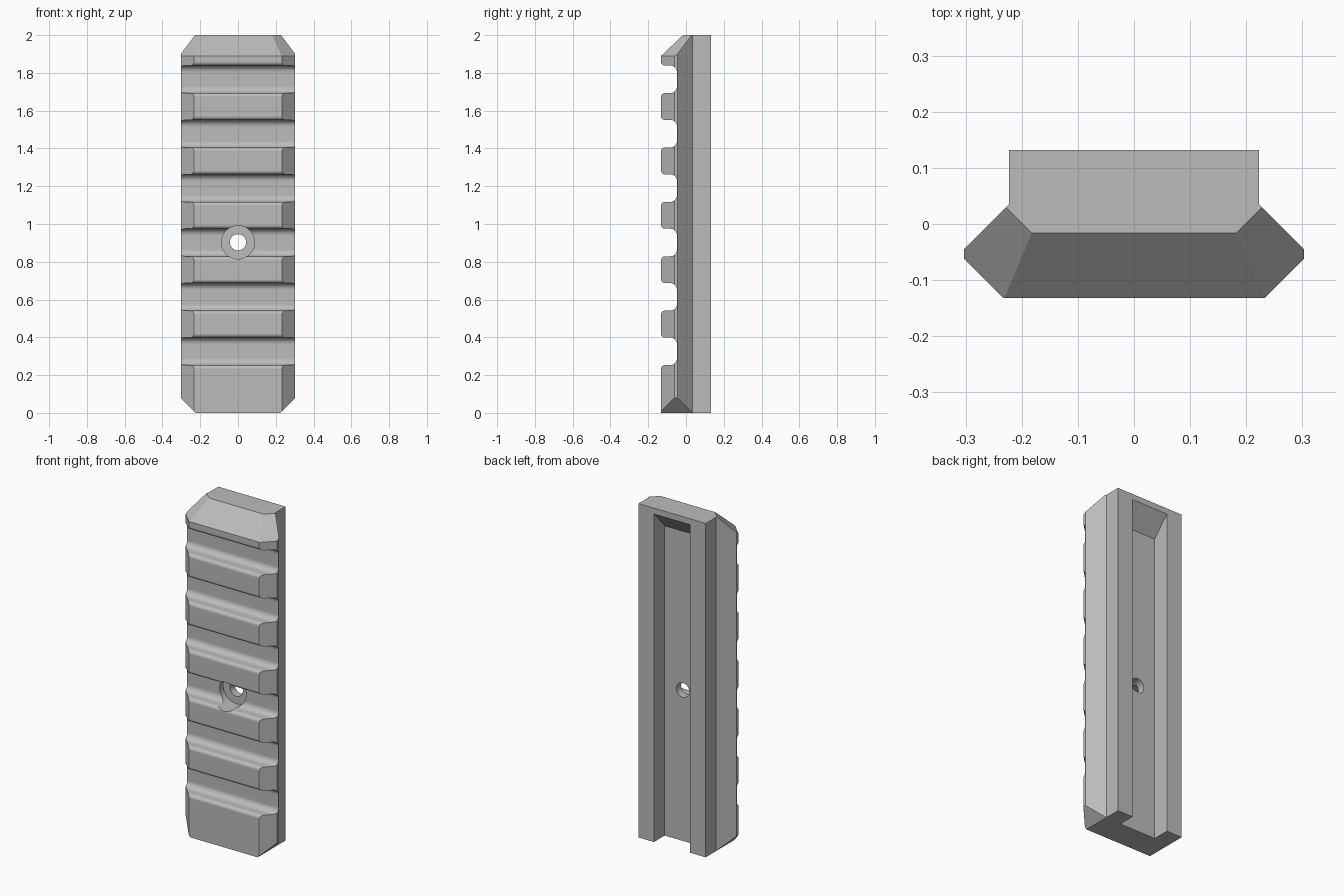
import bpy, bmesh
from math import sin, cos, pi, radians
from mathutils import Vector

cube = bpy.data.objects.get("Cube")
if cube:
    bpy.data.objects.remove(cube, do_unlink=True)

# Single material
GREY = (0.5, 0.5, 0.5, 1)
mat = bpy.data.materials.new("plain grey")
mat.use_nodes = True
mat.diffuse_color = GREY
mat.node_tree.nodes["Principled BSDF"].inputs["Base Color"].default_value = GREY


def prism(name, points, place, lo, hi):
    """Extrude a 2D outline from lo to hi; place(a, b, t) gives the 3D point."""
    bm = bmesh.new()
    rings = [[bm.verts.new(place(a, b, t)) for a, b in points] for t in (lo, hi)]
    n = len(points)
    for ring in rings:
        bm.faces.new(ring)
    for i in range(n):
        j = (i + 1) % n
        bm.faces.new((rings[0][i], rings[0][j], rings[1][j], rings[1][i]))
    bmesh.ops.recalc_face_normals(bm, faces=bm.faces)
    mesh = bpy.data.meshes.new(name)
    bm.to_mesh(mesh)
    bm.free()
    mesh.materials.append(mat)
    obj = bpy.data.objects.new(name, mesh)
    bpy.context.collection.objects.link(obj)
    return obj


def arc(cy, cz, r, start, end, steps=6):
    angles = [radians(start + (end - start) * i / steps) for i in range(steps + 1)]
    return [(cy + r * cos(a), cz + r * sin(a)) for a in angles]


def along_x(y, z, x):
    return (x, y, z)


def along_y(x, z, y):
    return (x, y, z)


def along_z(x, y, z):
    return (x, y, z)


# Rail body: mirrored cross-section extruded upwards
half = [(0.223, 0.132), (0.223, 0.035), (0.228, 0.03), (0.303, -0.045),
        (0.303, -0.062), (0.233, -0.132)]
outline = half + [(-x, y) for x, y in reversed(half)]
rail = prism("rail", outline, along_z, 0, 2)

# Sloped ends: front and side chamfers on top, side chamfers below
bm = bmesh.new()
bm.from_mesh(rail.data)
planes = [((0, -0.016, 2), (0, -0.11, 0.116))]
for s in (-1, 1):
    planes.append(((s * 0.198, 0, 2), (s, -1, 1.5)))
    planes.append(((s * 0.223, 0, 0), (s, 0, -1)))
for point, normal in planes:
    cut = bmesh.ops.bisect_plane(bm, geom=bm.verts[:] + bm.edges[:] + bm.faces[:], dist=1e-5,
                                 plane_co=point, plane_no=Vector(normal).normalized(),
                                 clear_outer=True)
    edges = [e for e in cut["geom_cut"] if isinstance(e, bmesh.types.BMEdge)]
    bmesh.ops.holes_fill(bm, edges=[e for e in edges if e.is_boundary], sides=0)
bmesh.ops.remove_doubles(bm, verts=bm.verts, dist=1e-5)
bmesh.ops.recalc_face_normals(bm, faces=bm.faces)
bm.to_mesh(rail.data)
bm.free()

cutters = []

# Six cross grooves with rounded lips and filleted floors
h, lip, fillet, floor = 0.073, 0.02, 0.035, -0.048
side = [(-0.2, h + lip)]
side += arc(-0.132 + lip, h + lip, lip, 180, 270)
side += arc(floor - fillet, h - fillet, fillet, 90, 0)
groove = side + [(y, -z) for y, z in reversed(side)]
for k in range(6):
    centre = 0.326 + 0.288 * k
    cutters.append(prism("groove_cutter", [(y, z + centre) for y, z in groove],
                         along_x, -0.4, 0.4))

# Back channel, open at the bottom with a sloped upper end
channel = [(0.03, -0.1), (0.03, 1.855), (0.132, 1.965), (0.2, 2.038), (0.2, -0.1)]
cutters.append(prism("channel_cutter", channel, along_x, -0.12, 0.12))

# Screw hole with a counterbore
for radius, lo, hi in ((0.088, -0.3, -0.015), (0.043, -0.3, 0.3)):
    circle = [(radius * cos(pi * i / 20), 0.903 + radius * sin(pi * i / 20)) for i in range(40)]
    cutters.append(prism("hole_cutter", circle, along_y, lo, hi))

for cutter in cutters:
    cutter.hide_render = True
    mod = rail.modifiers.new("cut", "BOOLEAN")
    mod.operation = "DIFFERENCE"
    mod.solver = "EXACT"
    mod.object = cutter

# Bake the cuts and remove the helpers
graph = bpy.context.evaluated_depsgraph_get()
baked = bpy.data.meshes.new_from_object(rail.evaluated_get(graph))
rail.modifiers.clear()
rail.data = baked
for cutter in cutters:
    bpy.data.objects.remove(cutter, do_unlink=True)

# Smooth fillets, sharp edges
bpy.ops.object.select_all(action="DESELECT")
rail.select_set(True)
bpy.context.view_layer.objects.active = rail
bpy.ops.object.shade_smooth_by_angle(angle=radians(30))
weighted = rail.modifiers.new("weighted normals", "WEIGHTED_NORMAL")
weighted.keep_sharp = True
